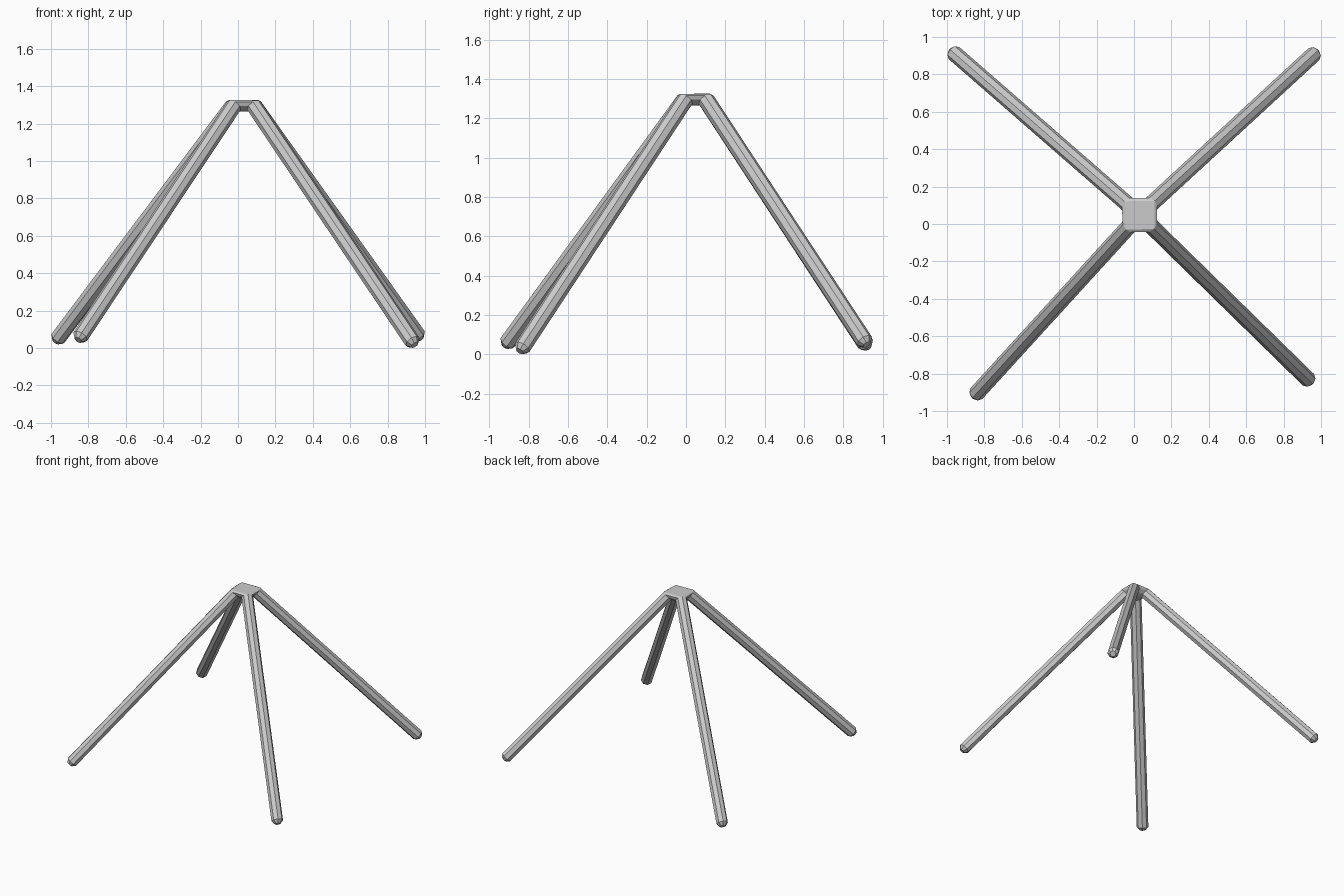
import bpy, bmesh, math
from mathutils import Vector

if "Cube" in bpy.data.objects:
    bpy.data.objects.remove(bpy.data.objects["Cube"])

R = 0.043                                  # pole radius
SIDES = 8
HUB = Vector((0.03, 0.05, 1.295))          # where the poles meet
FEET = {
    "front_left_leg": (-0.855, -0.92, 0.043),
    "front_right_leg": (0.945, -0.845, 0.016),
    "back_right_leg": (0.975, 0.92, 0.05),
    "back_left_leg": (-0.975, 0.925, 0.035),
}


def make_object(name, bm):
    bmesh.ops.recalc_face_normals(bm, faces=bm.faces)
    mesh = bpy.data.meshes.new(name)
    bm.to_mesh(mesh)
    bm.free()
    obj = bpy.data.objects.new(name, mesh)
    bpy.context.collection.objects.link(obj)
    return obj


def ring(center, axis, radius):
    side = axis.cross(Vector((0, 0, 1))).normalized()
    up = side.cross(axis).normalized()
    return [center + radius * (math.cos(a) * up + math.sin(a) * side)
            for a in (2 * math.pi * i / SIDES for i in range(SIDES))]


hub_rings = []
for name, foot in FEET.items():
    # octagonal pole with a chamfered foot, open where it meets the hub
    foot = Vector(foot)
    out = Vector((foot.x - HUB.x, foot.y - HUB.y, 0)).normalized()
    start = HUB + out * 0.078
    axis = (foot - start).normalized()
    top = ring(start, axis, R)
    hub_rings.append(top)
    bm = bmesh.new()
    rows = [[bm.verts.new(p) for p in pts] for pts in (
        top, ring(foot - axis * 0.025, axis, R), ring(foot, axis, 0.022))]
    for a, b in zip(rows, rows[1:]):
        for i in range(SIDES):
            j = (i + 1) % SIDES
            bm.faces.new((a[i], a[j], b[j], b[i]))
    bm.faces.new(rows[-1])
    make_object(name, bm)

# faceted hub: hull around the four pole ends
bm = bmesh.new()
owner = {}
for k, pts in enumerate(hub_rings):
    for p in pts:
        owner[bm.verts.new(p)] = k
bmesh.ops.convex_hull(bm, input=bm.verts)
caps = [f for f in bm.faces if len({owner.get(v) for v in f.verts}) == 1]
bmesh.ops.delete(bm, geom=caps, context='FACES')
bmesh.ops.dissolve_limit(bm, angle_limit=math.radians(4),
                         verts=bm.verts, edges=bm.edges)
make_object("apex_hub", bm)
